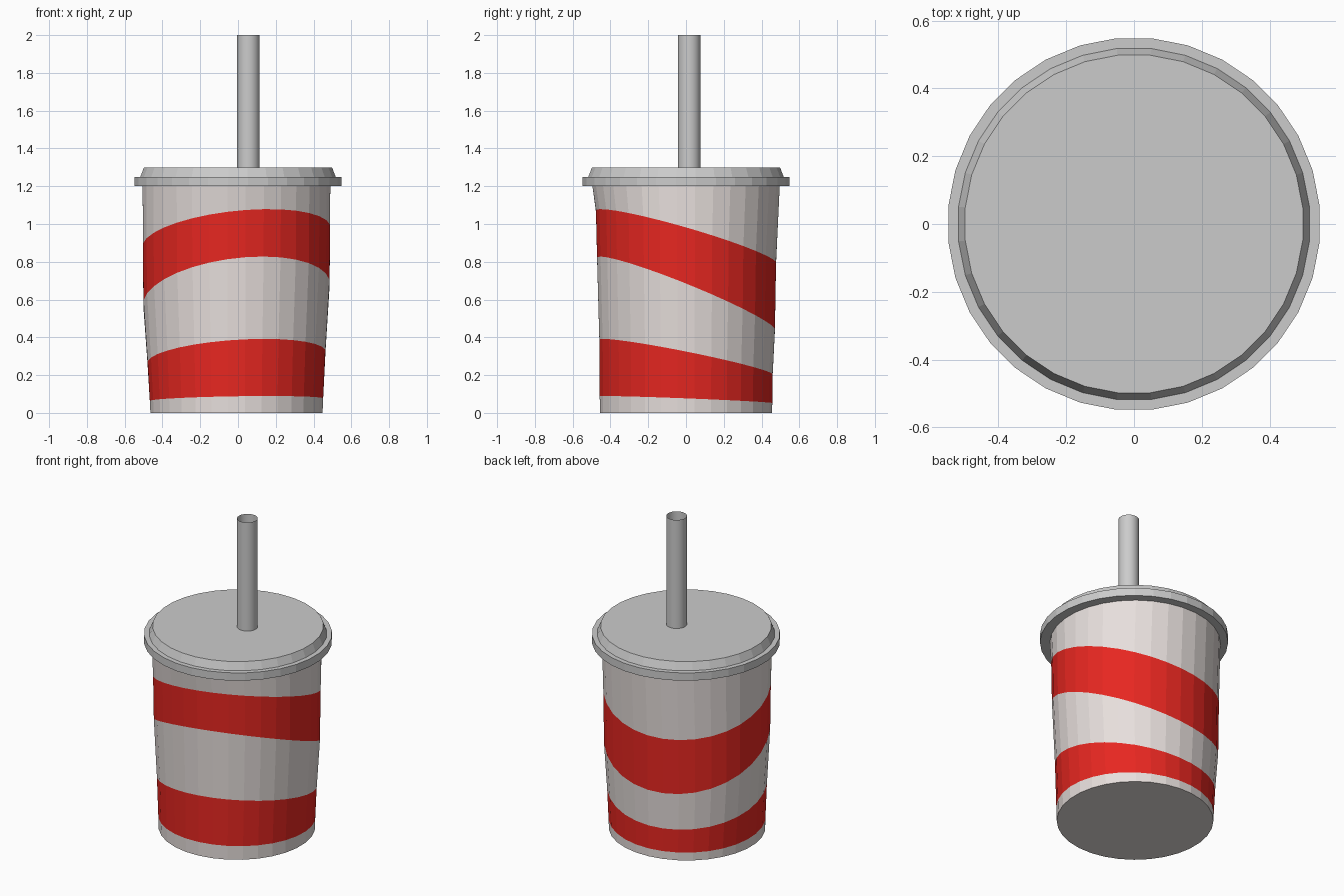
import bpy, bmesh, math

if "Cube" in bpy.data.objects:
    bpy.data.objects.remove(bpy.data.objects["Cube"])

SIDES = 32


def material(name, rgb):
    m = bpy.data.materials.new(name)
    m.diffuse_color = (*rgb, 1)
    m.use_nodes = True
    m.node_tree.nodes["Principled BSDF"].inputs["Base Color"].default_value = m.diffuse_color
    return m


def loft(name, loops, cap_bottom=False, cap_top=False, mats=(), bands=(), smooth=False):
    """Skin a stack of loops: (cx, cy, z, rx, ry, rise towards +x, rise towards +y)."""
    bm = bmesh.new()
    rings = []
    for cx, cy, z, rx, ry, sx, sy in loops:
        ring = []
        for i in range(SIDES):
            a = 2 * math.pi * (i + 0.5) / SIDES
            c, s = math.cos(a), math.sin(a)
            ring.append(bm.verts.new((cx + rx * c, cy + ry * s, z + sx * c + sy * s)))
        rings.append(ring)
    for r, (lo, hi) in enumerate(zip(rings, rings[1:])):
        for i in range(SIDES):
            j = (i + 1) % SIDES
            f = bm.faces.new((lo[i], lo[j], hi[j], hi[i]))
            f.material_index = 1 if r in bands else 0
            f.smooth = smooth
    if cap_bottom:
        bm.faces.new(rings[0][::-1])
    if cap_top:
        bm.faces.new(rings[-1])
    mesh = bpy.data.meshes.new(name)
    bm.to_mesh(mesh)
    bm.free()
    for m in mats:
        mesh.materials.append(m)
    ob = bpy.data.objects.new(name, mesh)
    bpy.context.collection.objects.link(ob)
    return ob


def round_loop(r, z, cx=0, cy=0):
    return (cx, cy, z, r, r, 0, 0)


# Paper cup: the tilted loops are the edges of the two red stripes
paper = material("paper", (0.80, 0.74, 0.72))
red = material("red", (0.80, 0.02, 0.015))
X = -0.008
loft("cup", [
    round_loop(0.458, 0, X),
    (X, 0, 0.07, 0.461, 0.459, 0.007, -0.018),
    (X, 0, 0.295, 0.473, 0.461, 0.03, -0.092),
    (X, 0, 0.63, 0.495, 0.473, 0.055, -0.19),
    (X, 0, 0.932, 0.498, 0.479, 0.05, -0.138),
    round_loop(0.499, 1.21, X),
], cap_bottom=True, mats=(paper, red), bands=(1, 3))

# Lid: rim band, step and tapered top
loft("lid", [round_loop(r, z) for r, z in
             ((0.49, 1.2), (0.55, 1.2), (0.55, 1.25), (0.52, 1.25), (0.50, 1.3))],
     cap_top=True)

# Straw: thin open tube
loft("straw", [round_loop(0.06, z, 0.055, 0.017) for z in (1.29, 2.0)], smooth=True)
